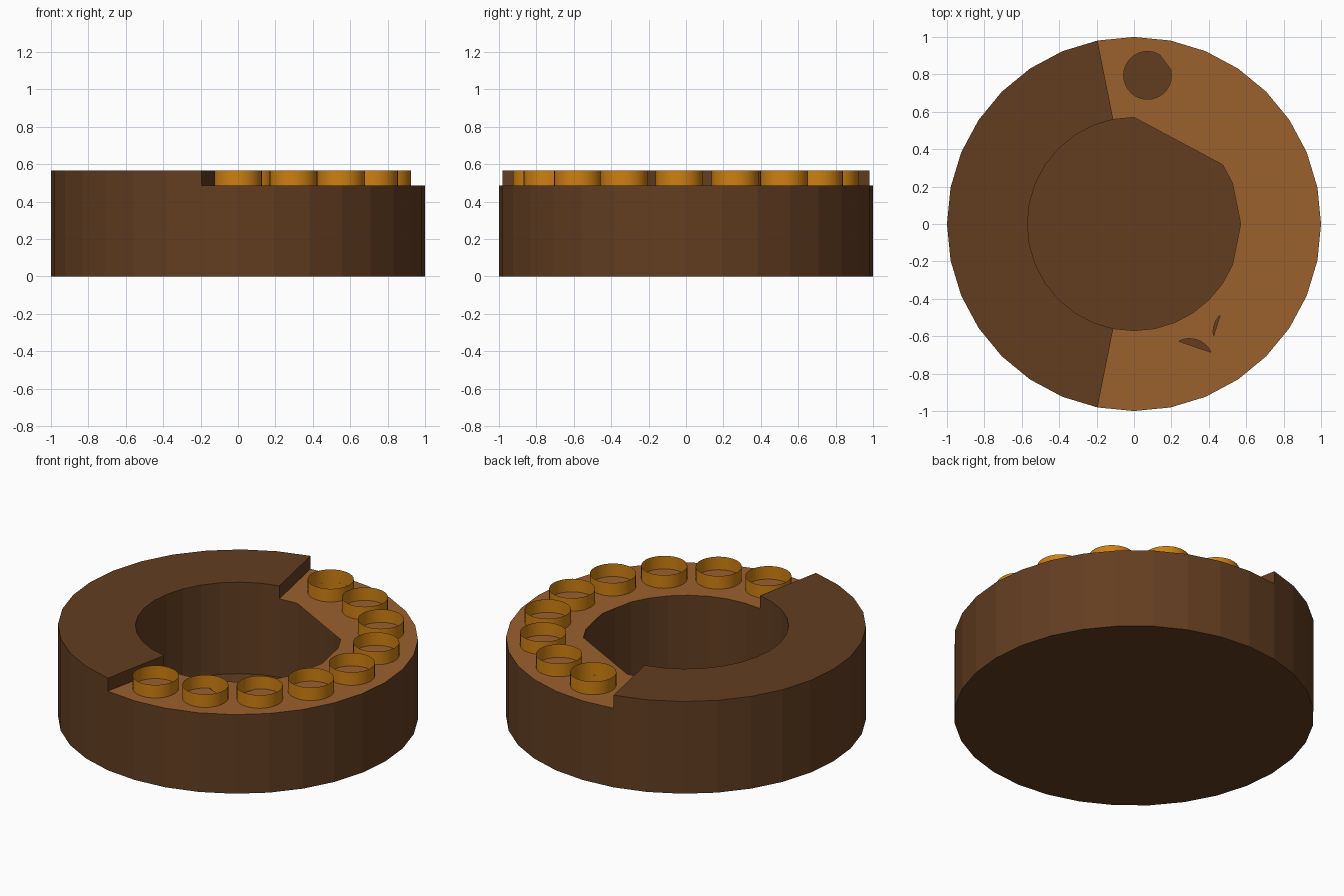
import bpy, bmesh
from math import sin, cos, radians, pi

if "Cube" in bpy.data.objects:
    bpy.data.objects.remove(bpy.data.objects["Cube"])

SIDES, R_OUT, R_IN = 32, 1.0, 0.57
Z_LOW, Z_TOP = 0.485, 0.565


def material(name, rgb):
    m = bpy.data.materials.new(name)
    m.diffuse_color = (*rgb, 1)
    m.use_nodes = True
    m.node_tree.nodes["Principled BSDF"].inputs["Base Color"].default_value = m.diffuse_color
    return m


brown = material("dark_brown", (0.123, 0.047, 0.015))
tan = material("light_brown", (0.33, 0.118, 0.027))
orange = material("orange", (0.62, 0.215, 0.006))


def finish(bm, name, mat):
    mesh = bpy.data.meshes.new(name)
    bm.to_mesh(mesh)
    bm.free()
    mesh.materials.append(mat)
    obj = bpy.data.objects.new(name, mesh)
    bpy.context.collection.objects.link(obj)
    return obj


def rim(k, r, z):
    # point k of the 32-sided rim, counted anticlockwise from +y
    a = pi / 2 + 2 * pi * k / SIDES
    return (r * cos(a), r * sin(a), z)


def ring_point(centre, degrees, z, r=0.128):
    a = radians(degrees)
    return (centre[0] + r * cos(a), centre[1] + r * sin(a), z)


# Body: outer wall, well wall, bottom, well floor and the raised half
bm = bmesh.new()


def face(*points):
    bm.faces.new([bm.verts.new(p) for p in points])


for k in range(SIDES):
    raised = 1 <= k < 15
    h = Z_TOP if raised else Z_LOW
    face(rim(k, R_OUT, 0), rim(k + 1, R_OUT, 0), rim(k + 1, R_OUT, h), rim(k, R_OUT, h))
    face(rim(k + 1, R_IN, 0.004), rim(k, R_IN, 0.004), rim(k, R_IN, h), rim(k + 1, R_IN, h))
    if raised:
        face(rim(k, R_IN, h), rim(k, R_OUT, h), rim(k + 1, R_OUT, h), rim(k + 1, R_IN, h))
face(*[rim(-k, R_OUT, 0) for k in range(SIDES)])
face(*[rim(k, R_OUT, 0.004) for k in range(SIDES)])
# step walls at both ends of the raised half
for k, a, b in ((1, R_OUT, R_IN), (15, R_IN, R_OUT)):
    face(rim(k, b, Z_LOW), rim(k, a, Z_LOW), rim(k, a, Z_TOP), rim(k, b, Z_TOP))
bmesh.ops.remove_doubles(bm, verts=bm.verts, dist=0.0005)
finish(bm, "body", brown)

# Ring centres along the low half
centres = []
for i in range(9):
    a = radians(84.8 - 21.85 * i)
    centres.append((0.798 * cos(a), 0.798 * sin(a)))

# Ledge: thin lid with a faceted inner edge and openings under three rings
bm = bmesh.new()


def loop(points):
    vs = [bm.verts.new(p) for p in points]
    for i, v in enumerate(vs):
        bm.edges.new((v, vs[i - 1]))


inner = [33, 32, 27, 26, 24, 22, 21, 20, 19, 18, 17, 16, 15]
loop([rim(k, R_OUT, Z_LOW) for k in range(15, 34)] + [rim(k, R_IN, Z_LOW) for k in inner])
# nearly full circle, then two slim segments; arcs given in degrees
for index, start, end in ((0, 60, 374), (7, 25, 117), (6, 135, 190)):
    n = 24 if index == 0 else 8
    loop([ring_point(centres[index], start + (end - start) * i / n, Z_LOW) for i in range(n + 1)])
bmesh.ops.triangle_fill(bm, edges=bm.edges, use_beauty=True, use_dissolve=False, normal=(0, 0, 1))
for f in bm.faces:
    f.normal_update()
    if f.normal.z < 0:
        f.normal_flip()
finish(bm, "ledge", tan)

# Open tubes standing on the ledge
for i, c in enumerate(centres):
    bm = bmesh.new()
    n = 32
    low = [bm.verts.new(ring_point(c, 360 * j / n, 0.006)) for j in range(n)]
    top = [bm.verts.new(ring_point(c, 360 * j / n, Z_TOP)) for j in range(n)]
    for j in range(n):
        f = bm.faces.new((low[j - 1], low[j], top[j], top[j - 1]))
        f.smooth = True
    finish(bm, f"tube_{i + 1}", orange)
